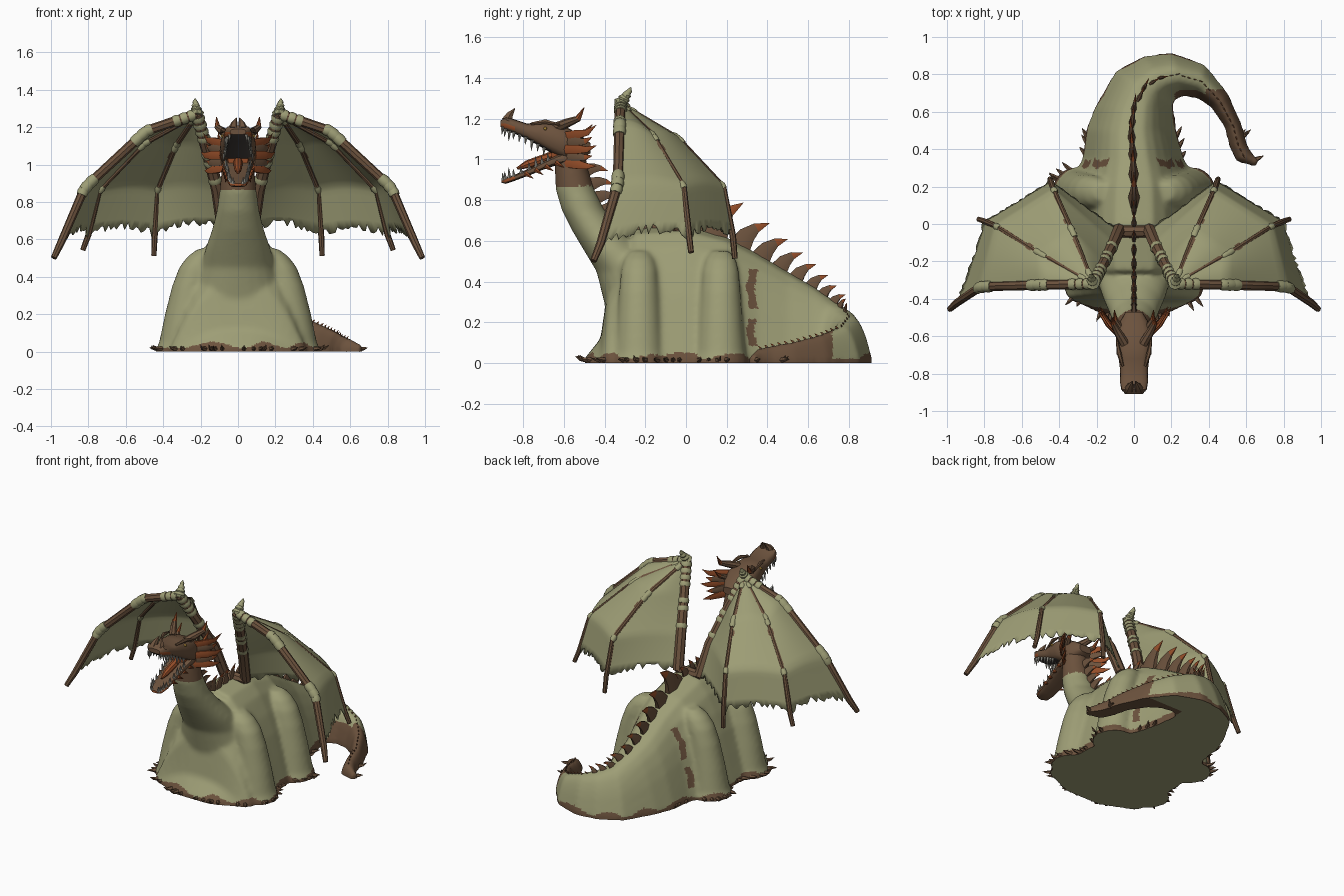
import bpy, bmesh, math, random
from mathutils import Vector as V

if "Cube" in bpy.data.objects:
    bpy.data.objects.remove(bpy.data.objects["Cube"])

random.seed(4)
COLORS = [("olive_hide", (.34, .34, .18)), ("brown_scale", (.15, .085, .047)),
          ("rust_orange", (.3, .075, .022)), ("tooth_grey", (.3, .29, .25)),
          ("mouth_dark", (.06, .05, .045)), ("amber", (.6, .35, .06))]
MATS = []
for n, c in COLORS:
    m = bpy.data.materials.new(n)
    m.diffuse_color = (*c, 1)
    m.use_nodes = True
    m.node_tree.nodes["Principled BSDF"].inputs["Base Color"].default_value = m.diffuse_color
    MATS.append(m)
OLIVE, BROWN, ORANGE, TOOTH, DARK, AMBER = range(6)
PARTS = {}


def part(name):
    return PARTS.setdefault(name, bmesh.new())


def skin(bm, rings, mat=0, tipmat=None):
    """Join equal rings of points into a closed skin with capped ends."""
    vs = [[bm.verts.new(p) for p in r] for r in rings]
    n = len(vs[0])
    for k, (a, b) in enumerate(zip(vs, vs[1:])):
        for i in range(n):
            j = (i + 1) % n
            f = bm.faces.new((a[i], a[j], b[j], b[i]))
            f.material_index = tipmat if tipmat is not None and k == len(vs) - 2 else mat
    for r in (vs[0][::-1], vs[-1]):
        bm.faces.new(r).material_index = mat


def tube(bm, pts, radii, mat=0, n=6, side=(1, 0, 0), flat=1.0, tipmat=None):
    """Tapered tube along points; flat squeezes it along the side vector."""
    pts = [V(p) for p in pts]
    rings = []
    for i, p in enumerate(pts):
        t = (pts[min(i + 1, len(pts) - 1)] - pts[max(i - 1, 0)]).normalized()
        sd = V(side) if abs(t.dot(V(side))) < .95 else V((0, 1, 0))
        a = (sd - t * sd.dot(t)).normalized()
        b = t.cross(a)
        rings.append([p + a * radii[i] * flat * math.cos(6.2832 * k / n)
                      + b * radii[i] * math.sin(6.2832 * k / n) for k in range(n)])
    skin(bm, rings, mat, tipmat)


def lerp_path(pts, u):
    i = min(int(u), len(pts) - 2)
    return V(pts[i]).lerp(V(pts[i + 1]), u - i)


def finish(name, bm, smooth=35):
    bmesh.ops.recalc_face_normals(bm, faces=bm.faces)
    me = bpy.data.meshes.new(name)
    bm.to_mesh(me)
    ob = bpy.data.objects.new(name, me)
    bpy.context.collection.objects.link(ob)
    for m in MATS:
        me.materials.append(m)
    if smooth:
        bpy.ops.object.select_all(action='DESELECT')
        ob.select_set(True)
        bpy.context.view_layer.objects.active = ob
        bpy.ops.object.shade_smooth_by_angle(angle=math.radians(smooth))
    return ob


# --- Body: trunk and curled tail (left base, right base, ridge height), neck and leg folds fused
body = bmesh.new()
STATIONS = [((-.14, -.5), (.14, -.5), .02), ((-.32, -.42), (.32, -.42), .12), ((-.37, -.385), (.37, -.385), .36),
            ((-.375, -.25), (.375, -.25), .66), ((-.365, 0), (.365, 0), .675), ((-.35, .2), (.35, .2), .62),
            ((-.28, .35), (.27, .35), .54), ((-.26, .5), (.23, .5), .45), ((-.215, .62), (.215, .62), .38),
            ((-.1, .82), (.21, .64), .30), ((.05, .9), (.22, .66), .26), ((.2, .92), (.26, .68), .23),
            ((.38, .855), (.34, .67), .18), ((.505, .7), (.41, .62), .14), ((.58, .53), (.48, .52), .105),
            ((.61, .42), (.505, .42), .085), ((.645, .365), (.54, .335), .07), ((.675, .35), (.65, .3), .04)]
DOME = [(1, 0), (.94, .12), (.85, .3), (.745, .5), (.62, .68), (.46, .85), (.28, .96), (0, 1)]
HALF = DOME + [(-w, z) for w, z in DOME[-2::-1]]
rings = []
for l, r, h in STATIONS:
    l, r = V((*l, 0)), V((*r, 0))
    rings.append([(l + r) / 2 + (r - l) / 2 * w + V((0, 0, z * h)) for w, z in HALF])
skin(body, rings)


def ellipse(cx, cy, z, rx, ry, n=24):
    return [(cx + rx * math.cos(6.2832 * k / n), cy + ry * math.sin(6.2832 * k / n), z) for k in range(n)]


NECK = [(.25, -.39, -.05, .26), (.45, -.44, -.1, .2), (.55, -.5, -.2, .175), (.65, -.56, -.31, .14),
        (.75, -.61, -.4, .115), (.85, -.64, -.45, .1), (.95, -.645, -.48, .09), (1.06, -.64, -.5, .08)]
skin(body, [ellipse(0, (f + b) / 2, z, w, (b - f) / 2) for z, f, b, w in NECK])
LEG = [(0, .305, .14), (.05, .3, .122), (.2, .283, .108), (.35, .255, .098), (.45, .225, .09), (.51, .195, .075), (.55, .17, .045)]
for s in (1, -1):
    for y in (-.23, .17):
        skin(body, [ellipse(s * x, y, z, r, r) for z, x, r in LEG])
raw = finish("body_base", body, 0)
md = raw.modifiers.new("fuse", 'REMESH')
md.mode = 'VOXEL'
md.voxel_size = .013
md = raw.modifiers.new("soften", 'SMOOTH')
md.iterations = 10
me = bpy.data.meshes.new_from_object(raw.evaluated_get(bpy.context.evaluated_depsgraph_get()))
bpy.data.objects.remove(raw)
body = bmesh.new()
body.from_mesh(me)
for v in body.verts:
    v.co.z = 0 if v.co.z < .014 else v.co.z
for f in body.faces:
    x, y, z = f.calc_center_median()
    band = abs(y - .325 - .008 * math.sin(30 * z)) < .02 and (.08 < z < .22 or .27 < z < .46) and abs(x) > .07
    tail = x > .38 and .28 < y < .72 - .2 * (x - .4) or x > .22 and .5 < y < .72 and z < .14
    rim = z < .036 + .016 * math.sin(23 * x + 17 * y) and f.normal.z > -.7
    f.material_index = BROWN if band or tail or rim or z > .87 else OLIVE
rim_pts = [v.co.copy() for v in body.verts if v.co.z < .03 and v.co.y < .48]
finish("body", body, 60)

# --- Ragged spikes around the hem
for k in range(72):
    a = 6.2832 * k / 72
    d = V((math.cos(a), math.sin(a), 0))
    near = [p for p in rim_pts if p.xy.length > .1 and p.xy.normalized().dot(d.xy) > .996]
    if near and not 1.05 < a < 2.05:
        p = max(near, key=lambda q: q.xy.length)
        L = random.uniform(.03, .065)
        p = V((p.x, p.y, .014)) - d * .012
        tube(part("hem_spikes"), [p, p + d * L * .6 + V((0, 0, .004)), p + d * L + V((0, 0, random.uniform(0, .025)))],
             [.015, .009, .001], BROWN, 5)

# --- Spines along neck, back and tail
RIDGE = [V(p) for p in [(0, -.48, .95), (0, -.41, .78), (0, -.34, .69), (0, -.2, .66), (0, 0, .67), (0, .2, .61)]]
RIDGE += [V(((l[0] + r[0]) / 2, (l[1] + r[1]) / 2, h - .01)) for l, r, h in STATIONS[6:-1]]
seg, dist = 0, 0.0
while seg < len(RIDGE) - 1:
    a, b = RIDGE[seg], RIDGE[seg + 1]
    if dist > (b - a).length:
        dist -= (b - a).length
        seg += 1
        continue
    t = (b - a).normalized()
    p = a + t * dist
    side = t.cross(V((0, 0, 1))).normalized()
    up = side.cross(t)
    if p.x > .16:
        L = .03
    elif p.y < .12:
        L = .085
    else:
        L = max(.05, .165 - .18 * (p.y - .2))
    p = p - up * .014
    tube(part("back_spines"), [p, p + up * L * .5 + t * L * .04, p + up * L * .85 + t * L * .2, p + up * L * 1.18 + t * L * .5],
         [L * .44, L * .32, L * .18, .001], BROWN, 6, side, .42, ORANGE)
    dist += L * .68 + .014

# --- Head: upper skull and lower jaw lofted along y (y, z low, z high, half width)
SKULL = [(-.47, 1.03, 1.08, .045), (-.52, 1.0, 1.12, .075), (-.58, .99, 1.155, .098), (-.66, 1.03, 1.18, .094),
         (-.72, 1.065, 1.185, .082), (-.78, 1.1, 1.175, .074), (-.84, 1.125, 1.195, .076), (-.885, 1.14, 1.21, .068),
         (-.91, 1.16, 1.19, .042)]
JAW = [(-.57, .98, 1.05, .085), (-.64, .97, 1.02, .08), (-.7, .95, .99, .07), (-.76, .925, .96, .062),
       (-.84, .895, .925, .057), (-.885, .88, .91, .045), (-.905, .885, .9, .02)]
SQUARE = [(math.copysign(abs(math.cos(a)) ** .65, math.cos(a)), math.copysign(abs(math.sin(a)) ** .65, math.sin(a)))
          for a in [6.2832 * k / 16 for k in range(16)]]
for name, prof, sign in (("skull", SKULL, -1), ("lower_jaw", JAW, 1)):
    bm = part(name)
    skin(bm, [[(c * w, y, (lo + hi) / 2 + d * (hi - lo) / 2) for c, d in SQUARE] for y, lo, hi, w in prof], BROWN)
    bmesh.ops.recalc_face_normals(bm, faces=bm.faces)
    for f in bm.faces:
        c = f.calc_center_median()
        if f.normal.z * sign > .6 and c.y < -.62 and abs(c.x) < .06 and sign < 0:
            f.material_index = DARK
        elif abs(f.normal.z) < .6 and c.y < -.84 and c.z < 1.17:
            f.material_index = ORANGE
tube(part("tongue"), [(0, -.62, 1.03), (0, -.7, 1.0), (0, -.78, .975), (0, -.83, .955)], [.024, .024, .02, .006], ORANGE, 8)
tube(part("throat"), [(0, -.55, 1.03), (0, -.66, 1.025)], [.07, .055], ORANGE, 10)

for s in (1, -1):
    # Teeth in both jaws
    for prof, row, d in ((SKULL, 1, -1), (JAW, 2, 1)):
        for k in range(9):
            y, lo, hi, w = lerp_path([V(q) for q in prof[-6:]], .6 + k * .5)
            z = lo if row == 1 else hi
            L = .045 if k in (2, 6) else .03
            tube(part("teeth"), [(s * w * .85, y, z - d * .008), (s * w * .9, y - .004, z + d * L)], [.01, .001], TOOTH, 5)
    # Horns, nose and brow spikes, eyes
    tube(part("horns"), [(s * .05, -.64, 1.155), (s * .085, -.58, 1.18), (s * .11, -.53, 1.2), (s * .115, -.5, 1.255)],
         [.026, .022, .016, .002], BROWN, 8, tipmat=ORANGE)
    tube(part("horns"), [(s * .07, -.56, 1.1), (s * .1, -.51, 1.12), (s * .105, -.46, 1.17)], [.02, .014, .002], BROWN, 7, tipmat=ORANGE)
    tube(part("nose_horns"), [(s * .025, -.88, 1.19), (s * .02, -.865, 1.22), (s * .008, -.84, 1.25)], [.028, .018, .002], BROWN, 6)
    tube(part("brow_ridges"), [(s * .06, -.76, 1.175), (s * .08, -.69, 1.185), (s * .092, -.62, 1.17)], [.007, .013, .005], BROWN, 6)
    tube(part("eyes"), [(s * .07, -.69, 1.15), (s * .093, -.692, 1.152)], [.012, .006], AMBER, 8)
    # Cheek frill: broad leaf-like spikes
    for k in range(5):
        z = .985 + k * .032
        p = V((s * (.07 + .02 * math.sin(k * .7)), -.59 + .012 * (k % 2), z))
        L = 1.15 - .25 * (k % 2)
        tube(part("cheek_frill"), [p, p + V((s * .045, .045, .004 * (k - 2))) * L, p + V((s * .075, .09, .008 * (k - 2))) * L,
             p + V((s * .095, .13, .016 * (k - 1))) * L], [.026, .026, .017, .001], ORANGE if k % 2 == 0 else BROWN, 6, (1, 0, 0), .45, ORANGE)
    for k in range(4):
        p = V((s * (.075 - .006 * k), -.64 - .05 * k, .985 - .018 * k))
        tube(part("jaw_spikes"), [p, p + V((s * .012, .04, -.025))], [.013, .001], ORANGE, 5)

# --- Wings: four ribs radiating from the wrist, each as wrist, middle, knuckle, membrane edge
WRIST = (.22, -.32, 1.275)
RIBS = [[WRIST, (.165, -.21, 1.08), (.11, -.1, .87), (.08, -.03, .665)],
        [WRIST, (.33, -.04, 1.11), (.43, .185, .87), (.445, .23, .63)],
        [WRIST, (.5, -.16, 1.12), (.74, -.01, .87), (.8, .015, .63)],
        [WRIST, (.49, -.325, 1.185), (.82, -.335, .88), (.945, -.42, .59)]]
TIPS = [None, (.45, .24, .52), (.83, .025, .55), (.985, -.455, .505)]
for s, label in ((1, "right"), (-1, "left")):
    flip = lambda p: V((s * p[0], p[1], p[2]))
    bm, N, M = part(label + "_wing_membrane"), 24, 26
    grid = []
    for k in range(3 * N + 1):
        r, t = min(k // N, 2), k / N - min(k // N, 2)
        end = 3 - .1 * math.sin(math.pi * t) + (random.uniform(-.1, .1) if 0 < t < 1 else 0)
        col = []
        for j in range(M + 1):
            u = end if j == M else 2.75 * j / (M - 1)
            p = lerp_path(RIBS[r], u).lerp(lerp_path(RIBS[r + 1], u), t)
            bulge = .018 * math.sin(math.pi * t) * min(u, 1)
            col.append(bm.verts.new(flip(p + V((0, 0, bulge)))))
        grid.append(col)
    for k, (a, b) in enumerate(zip(grid, grid[1:])):
        for j in range(M):
            f = bm.faces.new((a[j], a[j + 1], b[j + 1], b[j]))
            u = 2.75 * j / (M - 1)
            # brown patches where the rods show through
            patch = .45 < u < .85 or 1.1 < u < 1.85 or 2.1 < u < 2.65
            wide = 2 if u < 1.3 else 1
            if patch and any(c - wide <= k < c + wide for c in (N, 2 * N, 3 * N)):
                f.material_index = BROWN
    bmesh.ops.remove_doubles(bm, verts=bm.verts, dist=.0005)
    # Rib rods, arm, and hide wraps at the joints
    for i, rib in enumerate(RIBS):
        pts = [flip(p) - V((0, 0, .004 if i in (0, 3) else .007)) for p in rib + ([TIPS[i]] if TIPS[i] else [])]
        rad = [.032, .032, .034, .034] if i == 0 else [.027, .027, .025, .021, .016] if i == 3 else [.014, .014, .014, .016, .014]
        tube(part(label + "_wing_bones"), pts, rad, BROWN, 8)
        spots = {0: (.12, .3, .48, .66, 1.1, 1.3, 1.75), 3: (.1, .25, .4, .95, 1.05, 1.15, 1.88, 1.98, 2.08)}.get(i, (.2, .95, 1.05, 1.97))
        for u in spots:
            a, b = lerp_path(pts, u - .06), lerp_path(pts, u + .06)
            r = rad[int(u)] + .002
            tube(part(label + "_joint_wraps"), [a, a.lerp(b, .5), b], [r, r + .004, r + .001], OLIVE, 9)
    # Stacked claw on the wrist
    w = flip(WRIST)
    for k in range(4):
        p = w + V((s * .003 * k, .013 * k - .005, .019 * k - .012))
        r = .038 - .008 * k
        tube(part(label + "_wrist_claw"), [p, p + V((0, .008, .016)), p + V((0, .016, .034))], [r * .8, r, .002 if k == 3 else r * .5], OLIVE, 8)
# Shoulder yoke joining both wings
tube(part("shoulder_yoke"), [(-.09, -.04, .665), (0, -.04, .665), (.09, -.04, .665)], [.03, .035, .03], BROWN, 8, (0, 1, 0))

for name, bm in PARTS.items():
    ob = finish(name, bm, 40)
    if "membrane" in name:
        md = ob.modifiers.new("thickness", 'SOLIDIFY')
        md.thickness = .008
        md.offset = 0
